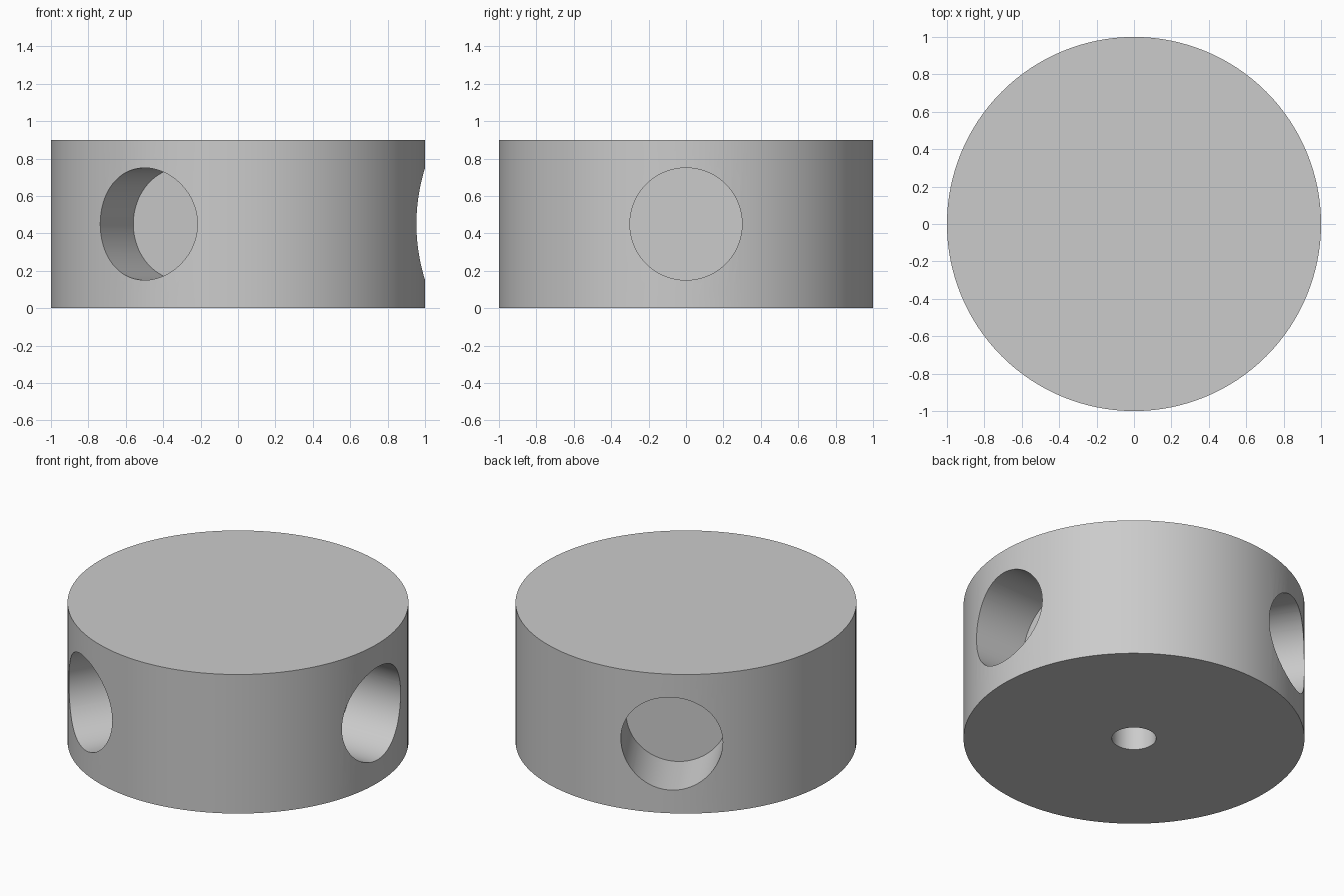
import bpy
from math import radians, cos, sin, pi

old = bpy.data.objects.get("Cube")
if old:
    bpy.data.objects.remove(old, do_unlink=True)

HEIGHT = 0.9
SOCKET_RADIUS = 0.3
SOCKET_FLOOR = 0.6    # distance of each socket's flat floor from the axis
SOCKET_END = 1.2

grey = bpy.data.materials.new("plain grey")
grey.use_nodes = True
colour = (0.6, 0.6, 0.6, 1)
grey.diffuse_color = colour
grey.node_tree.nodes["Principled BSDF"].inputs["Base Color"].default_value = colour


def cylinder(name, radius, depth, location, rotation=(0, 0, 0), sides=96):
    bpy.ops.mesh.primitive_cylinder_add(vertices=sides, radius=radius, depth=depth,
                                        location=location, rotation=rotation)
    obj = bpy.context.object
    obj.name = name
    obj.data.materials.append(grey)
    return obj


# Solid round hub
hub = cylinder("round_hub", 1, HEIGHT, (0, 0, HEIGHT / 2), sides=128)

# Three radial blind sockets, evenly spaced around the rim
cutters = []
middle = (SOCKET_FLOOR + SOCKET_END) / 2
for i in range(3):
    angle = radians(120 * i)
    cutters.append(cylinder(f"socket_cutter_{i + 1}", SOCKET_RADIUS,
                            SOCKET_END - SOCKET_FLOOR,
                            (middle * cos(angle), middle * sin(angle), HEIGHT / 2),
                            (0, pi / 2, angle)))

# Blind hole in the underside
cutters.append(cylinder("underside_hole_cutter", 0.13, 0.8, (0, 0, 0), sides=64))

# Cut the holes and discard the cutters
bpy.context.view_layer.objects.active = hub
for cutter in cutters:
    cut = hub.modifiers.new(cutter.name, "BOOLEAN")
    cut.operation = "DIFFERENCE"
    cut.solver = "EXACT"
    cut.object = cutter
    bpy.ops.object.modifier_apply(modifier=cut.name)
    bpy.data.objects.remove(cutter, do_unlink=True)

bpy.ops.object.select_all(action="DESELECT")
hub.select_set(True)
bpy.context.view_layer.objects.active = hub
bpy.ops.object.shade_smooth_by_angle(angle=radians(30))
